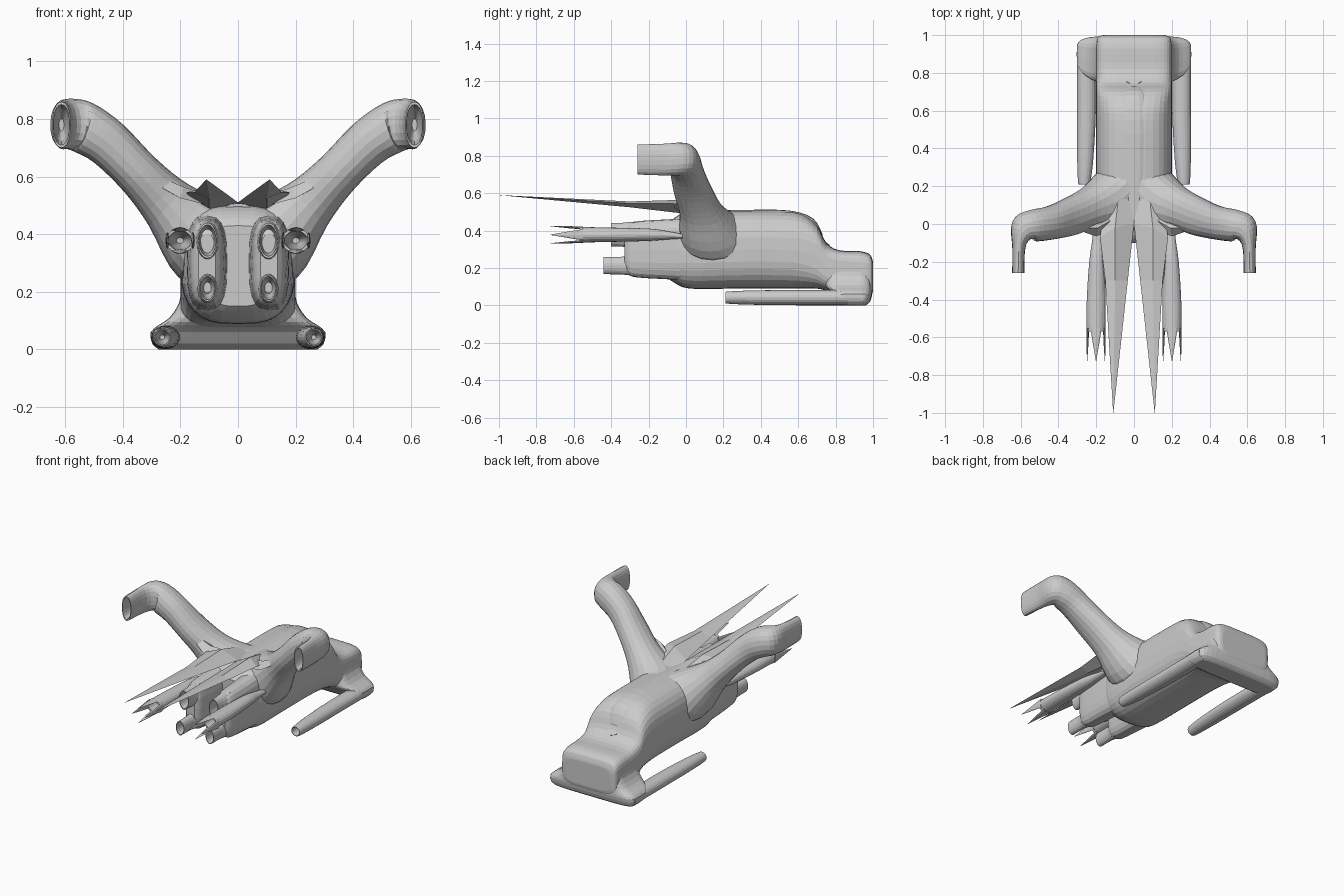
import bpy, bmesh
from math import sin, cos, pi, radians, copysign
from mathutils import Vector

if "Cube" in bpy.data.objects:
    bpy.data.objects.remove(bpy.data.objects["Cube"])

hull_grey = bpy.data.materials.new("hull_grey")
hull_grey.use_nodes = True
GREY = (0.6, 0.6, 0.6, 1)
hull_grey.diffuse_color = GREY
hull_grey.node_tree.nodes["Principled BSDF"].inputs["Base Color"].default_value = GREY

X, Y, Z = Vector((1, 0, 0)), Vector((0, 1, 0)), Vector((0, 0, 1))


def smooth_path(keys, steps):
    """Catmull-Rom interpolation between rows of section values."""
    out = []
    for i in range(len(keys) - 1):
        a, b, c, d = (keys[max(0, min(len(keys) - 1, i + k))] for k in (-1, 0, 1, 2))
        for s in range(steps):
            t = s / steps
            out.append([q + t / 2 * (r - p + t * (2 * p - 5 * q + 4 * r - w + t * (3 * (q - r) + w - p)))
                        for p, q, r, w in zip(a, b, c, d)])
    return out + [list(keys[-1])]


def ring(centre, u, v, n=2, sides=20):
    """Superellipse outline spanned by the half axes u and v."""
    pts = []
    for i in range(sides):
        a = 2 * pi * i / sides
        c, s = cos(a), sin(a)
        pts.append(centre + u * copysign(abs(c) ** (2 / n), c) + v * copysign(abs(s) ** (2 / n), s))
    return pts


def loft(name, rings, side=1):
    """Skin a list of equal outlines and close both ends."""
    bm = bmesh.new()
    rows = [[bm.verts.new((p.x * side, p.y, p.z)) for p in r] for r in rings]
    k = len(rows[0])
    for a, b in zip(rows, rows[1:]):
        for i in range(k):
            j = (i + 1) % k
            bm.faces.new((a[i], a[j], b[j], b[i]))
    bm.faces.new(rows[0])
    bm.faces.new(rows[-1])
    bmesh.ops.remove_doubles(bm, verts=bm.verts, dist=0.0005)
    bmesh.ops.recalc_face_normals(bm, faces=bm.faces)
    mesh = bpy.data.meshes.new(name)
    bm.to_mesh(mesh)
    bm.free()
    mesh.materials.append(hull_grey)
    obj = bpy.data.objects.new(name, mesh)
    bpy.context.collection.objects.link(obj)
    return obj


def mouth(rings, depth, rim=0.88):
    """Add a hollow that narrows as it runs back in from a forward facing end."""
    end = rings[-1]
    mid = sum(end, Vector()) / len(end)
    for scale, back in ((rim, 0), (rim * .8, .5), (rim * .3, 1)):
        rings = rings + [[mid + (p - mid) * scale + Y * depth * back for p in end]]
    return rings


def pod(keys, steps=3, n=2):
    """Rings along y from rows of x, y, z, half width, half height."""
    return [ring(Vector(k[:3]), X * k[3], Z * k[4], n) for k in smooth_path(keys, steps)]


# Main hull: y, half width, bottom, top, squareness
hull = [(-.10, .12, .15, .43, 3), (-.06, .17, .12, .47, 3), (.02, .19, .09, .5, 3),
        (.25, .2, .09, .505, 2.8), (.5, .2, .09, .505, 2.8), (.62, .2, .09, .488, 3),
        (.7, .2, .09, .43, 3.5), (.75, .2, .08, .335, 4), (.82, .2, .07, .295, 5),
        (.93, .2, .05, .29, 5), (.98, .195, .05, .275, 5), (.995, .18, .06, .25, 5), (1, .16, .08, .23, 5)]
loft("hull", [ring(Vector((0, y, (b + t) / 2)), X * w, Z * ((t - b) / 2), n, 32)
              for y, w, b, t, n in smooth_path(hull, 3)])

# Raised spine along the top of the hull
spine = [(0, .0, .455, .06, .052), (0, .3, .455, .08, .056), (0, .55, .452, .08, .056),
         (0, .68, .41, .07, .055), (0, .73, .34, .04, .04)]
loft("spine", pod(spine, 3, 2.5))

# Flared rear foot: z, half width, front y, back y
foot = [(0, .275, .85, .96), (.02, .298, .82, .985), (.06, .303, .79, .995),
        (.085, .275, .76, .995), (.11, .238, .74, .996), (.16, .205, .74, .997), (.22, .195, .76, .997)]
loft("rear_foot", [ring(Vector((0, (f + b) / 2, z)), X * w, Y * ((b - f) / 2), 5, 32)
                   for z, w, f, b in smooth_path(foot, 2)])

# Small sloping vent on the step behind the spine
loft("vent", [ring(Vector((0, .752 + h, .334 + h)), X * .04, Vector((0, .015, -.014)), 1.2, 8) for h in (-.004, .002)])

for side, tag in ((1, "left"), (-1, "right")):
    # Swept arm with a forward barrel: x, y, z, half depth, half height, tilt, turn
    arm = [(.03, .2, .35, .26, .15, 10, 0), (.13, .14, .385, .18, .155, 30, 0),
           (.24, .085, .5, .12, .1, 43, 0), (.34, .04, .605, .105, .08, 45, 0),
           (.45, .005, .715, .09, .083, 40, 0), (.535, -.01, .77, .085, .09, 22, 15),
           (.583, -.03, .783, .076, .088, 5, 50), (.608, -.11, .78, .037, .085, 0, 90),
           (.613, -.26, .78, .032, .08, 0, 90)]
    rings = []
    for x, y, z, hu, hv, tilt, turn in smooth_path(arm, 4):
        a, b = radians(tilt), radians(turn)
        u = Vector((cos(a) * sin(b), cos(b), sin(a) * sin(b)))
        v = Vector((-sin(a), 0, cos(a)))
        rings.append(ring(Vector((x, y, z)), u * hu, v * hv, 2.2))
    loft(tag + "_arm", mouth(rings, .14), side)

    # Landing skid
    skid = [(.252, .95, .042, .05, .041), (.252, .6, .042, .05, .041),
            (.258, .35, .042, .043, .038), (.263, .23, .042, .034, .033), (.263, .21, .042, .03, .03)]
    loft(tag + "_skid", mouth(pod(skid), .15), side)

    # Engine block with an upper and a lower nozzle
    block = [(.105, .05, .3, .075, .17), (.108, -.1, .3, .07, .16), (.108, -.24, .3, .062, .152),
             (.108, -.3, .3, .052, .14), (.108, -.33, .3, .03, .1)]
    loft(tag + "_engine_block", pod(block, 3, 3), side)
    for level, z, w, h, y in (("upper", .378, .034, .062, -.40), ("lower", .213, .029, .046, -.44)):
        tube = [(.106, -.2, z, w + .014, h + .012), (.106, -.3, z, w + .008, h + .006),
                (.106, -.35, z, w + .001, h + .001), (.106, y, z, w, h)]
        loft(f"{tag}_{level}_nozzle", mouth(pod(tube), .14), side)

    # Claw pod with four prongs
    claw = [(.195, -.02, .37, .02, .012), (.195, -.1, .375, .028, .022), (.197, -.2, .378, .04, .033),
            (.2, -.4, .378, .05, .038), (.201, -.57, .378, .05, .042)]
    loft(tag + "_claw", mouth(pod(claw), .2, .8), side)
    for i, (dx, dz) in enumerate(((1, 0), (0, 1), (-1, 0), (0, -1))):
        out = Vector((dx, 0, dz))
        across = Vector((dz, 0, dx))
        root = Vector((.201 + dx * .044, -.55, .378 + dz * .036))
        tip = Vector((.201 + dx * .047, -.725, .378 + dz * .046))
        loft(f"{tag}_prong_{i + 1}", [ring(root, out * .007, across * .03, 2, 8),
                                      ring(root.lerp(tip, .4), out * .006, across * .019, 2, 8),
                                      ring(tip, out * .001, across * .001, 2, 8)], side)

    # Long flat spike: inner, top, outer and lower corner of each section
    tip = Vector((.11, -1, .59))
    spike = [[(0, .35, .46), (.06, .35, .47), (.12, .32, .46), (.06, .35, .44)],
             [(0, 0, .51), (.1, -.02, .565), (.18, -.07, .545), (.1, 0, .49)],
             [(.033, -.3, .535), (.1, -.3, .556), (.152, -.3, .545), (.1, -.3, .525)]]
    rings = [[Vector(p) for p in r] for r in spike]
    rings.append([tip + (p - Vector((.1, -.3, .54))) * .01 for p in rings[-1]])
    loft(tag + "_spike", rings, side)

    # Thin fin between the spike and the arm
    fin = [[(.1, -.03, .5), (.12, .1, .48), (.12, .02, .54)],
           [(.2, -.065, .525), (.2, .1, .53), (.19, -.02, .565)],
           [(.262, -.045, .56), (.265, .03, .56), (.245, -.02, .588)]]
    loft(tag + "_fin", [[Vector(p) for p in r] for r in fin], side)
